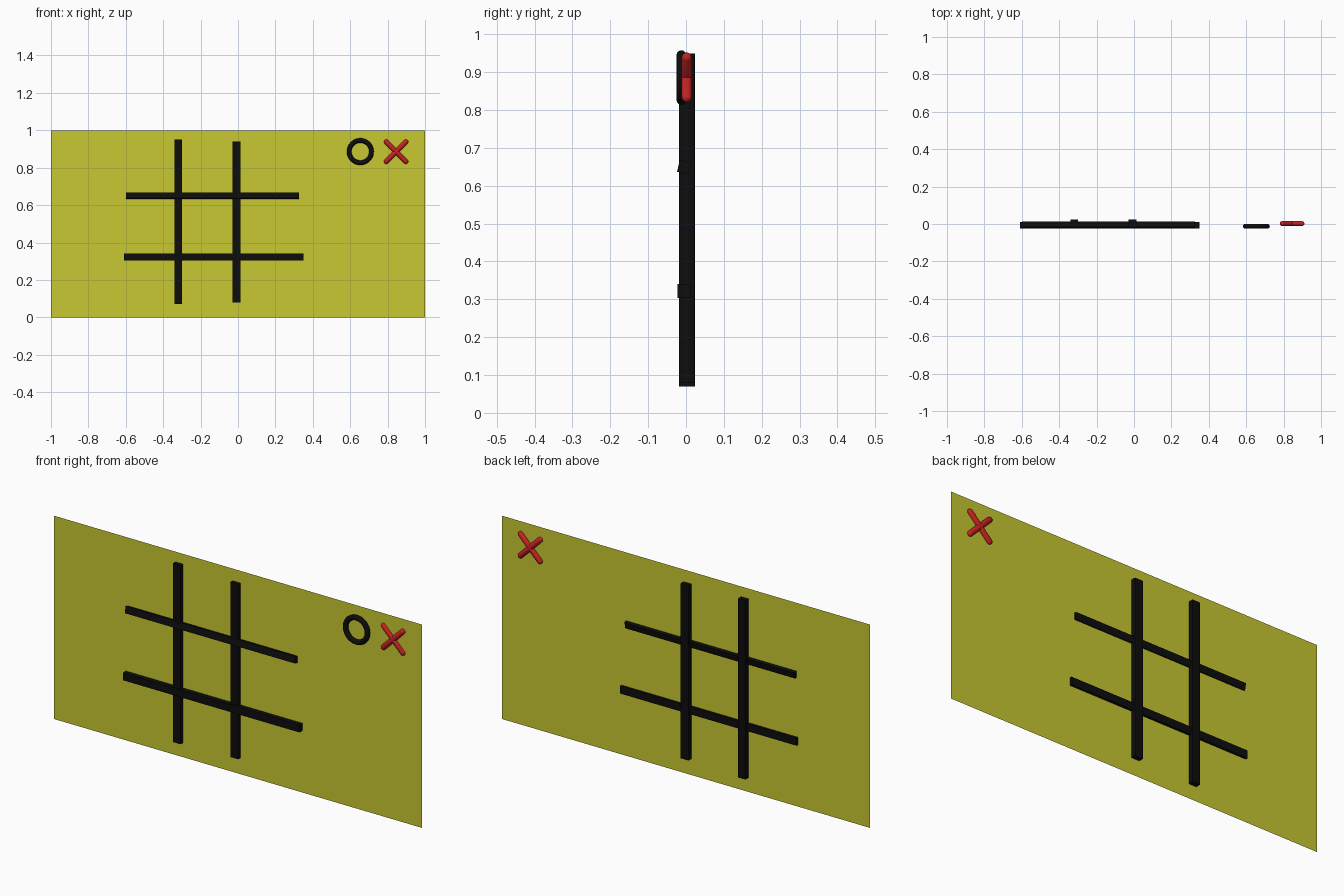
import bpy, math

if "Cube" in bpy.data.objects:
    bpy.data.objects.remove(bpy.data.objects["Cube"])


def material(name, rgb):
    m = bpy.data.materials.new(name)
    m.diffuse_color = (*rgb, 1)
    m.use_nodes = True
    m.node_tree.nodes["Principled BSDF"].inputs["Base Color"].default_value = m.diffuse_color
    return m


YELLOW = material("board yellow", (0.58, 0.58, 0.032))
BLACK = material("black", (0.004, 0.004, 0.004))
RED = material("red", (0.58, 0.016, 0.016))


def finish(name, mat, smooth=False):
    ob = bpy.context.object
    ob.name = name
    ob.data.materials.append(mat)
    if smooth:
        bpy.ops.object.shade_smooth()
    return ob


def bar(name, x, y, z, tilt=0):
    """Box given by its x, y and z ranges, tilted about its long x axis."""
    r = (x, y, z)
    bpy.ops.mesh.primitive_cube_add(size=1, location=[(a + b) / 2 for a, b in r],
                                    rotation=(math.radians(tilt), 0, 0))
    ob = finish(name, BLACK)
    ob.scale = [b - a for a, b in r]


# Board: a thin upright sheet
bpy.ops.mesh.primitive_plane_add(size=1, location=(0, 0, 0.5), rotation=(math.pi / 2, 0, 0))
finish("board", YELLOW).scale = (2, 1, 1)

# Game grid bars, passing through the sheet
bar("left_upright_bar", (-0.34, -0.30), (-0.018, 0.024), (0.07, 0.95))
bar("right_upright_bar", (-0.029, 0.013), (-0.018, 0.023), (0.08, 0.94))
bar("lower_cross_bar", (-0.61, 0.35), (-0.023, 0.012), (0.304, 0.341))
bar("upper_cross_bar", (-0.60, 0.325), (-0.0204, 0.0114), (0.633, 0.665), tilt=-13)

# Nought on the front face
bpy.ops.mesh.primitive_torus_add(major_segments=48, minor_segments=16, major_radius=0.0595,
                                 minor_radius=0.0125, location=(0.654, -0.0125, 0.886),
                                 rotation=(math.pi / 2, 0, 0))
finish("nought_ring", BLACK, True)

# Cross: two round-ended rods
for side, angle in (("left", -45), ("right", 45)):
    bpy.ops.mesh.primitive_uv_sphere_add(segments=20, ring_count=11, radius=0.0135,
                                         location=(0.845, 0.002, 0.886),
                                         rotation=(0, math.radians(angle), 0))
    rod = finish("cross_rod_" + side, RED, True)
    for v in rod.data.vertices:
        v.co.z += math.copysign(0.074, v.co.z)
